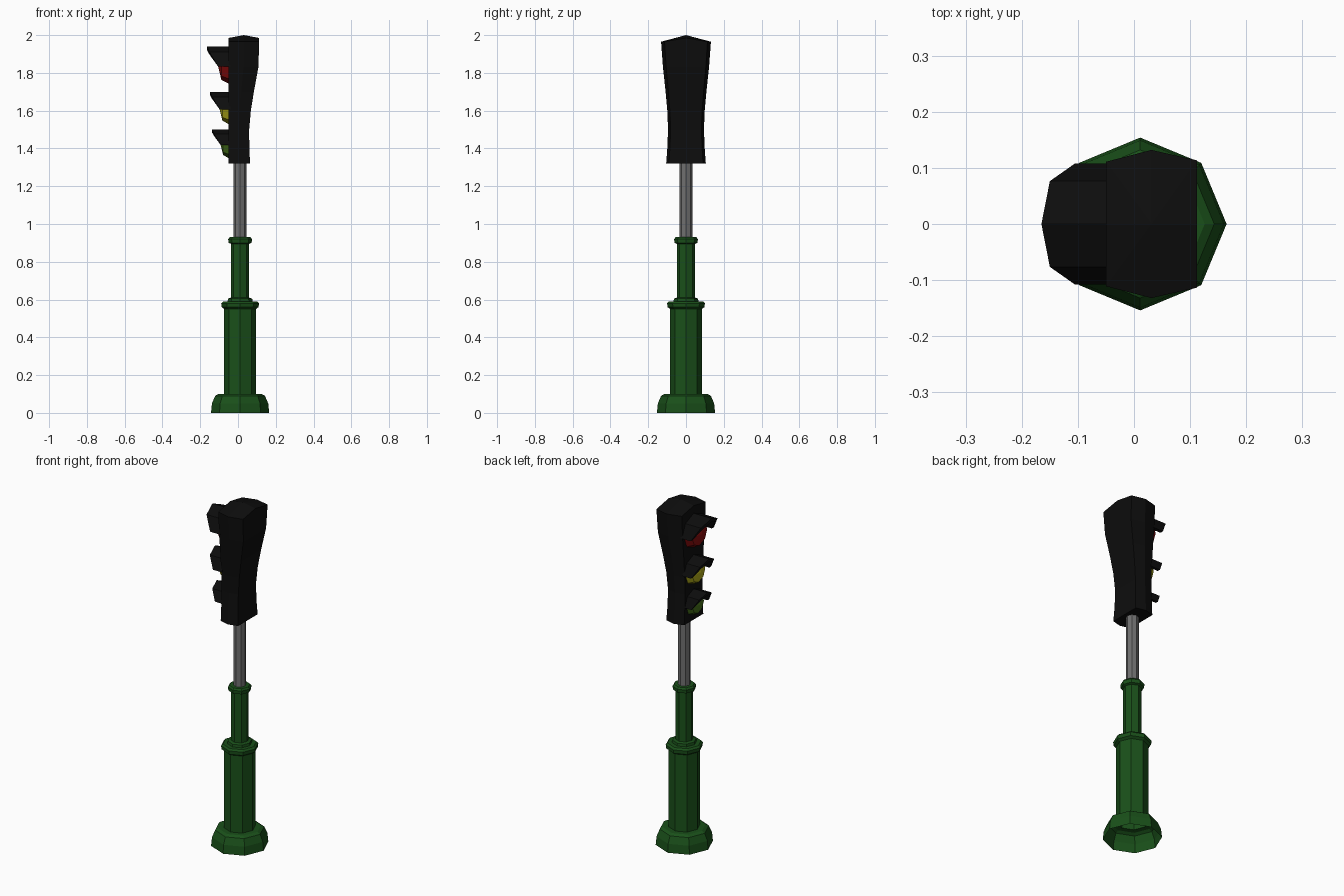
import bpy, bmesh, math

if "Cube" in bpy.data.objects:
    bpy.data.objects.remove(bpy.data.objects["Cube"])

CX = 0.011   # post axis
FX = -0.05   # lamp face of the housing


def colour(name, rgb):
    m = bpy.data.materials.new(name)
    m.diffuse_color = (*rgb, 1)
    m.use_nodes = True
    m.node_tree.nodes["Principled BSDF"].inputs["Base Color"].default_value = m.diffuse_color
    return m


GREEN = colour("green_paint", (0.01, 0.08, 0.01))
BLACK = colour("black_paint", (0.004, 0.004, 0.004))
STEEL = colour("steel", (0.16, 0.16, 0.16))
LAMPS = {"red": colour("red_lamp", (0.25, 0.004, 0.004)),
         "yellow": colour("yellow_lamp", (0.45, 0.42, 0.01)),
         "green": colour("green_lamp", (0.06, 0.16, 0.01))}


def finish(name, bm, mat):
    bmesh.ops.recalc_face_normals(bm, faces=bm.faces)
    me = bpy.data.meshes.new(name)
    bm.to_mesh(me)
    bm.free()
    me.materials.append(mat)
    ob = bpy.data.objects.new(name, me)
    bpy.context.collection.objects.link(ob)
    return ob


def loft(name, rings, mat, closed=True, tip=None, foot=None, loop=False):
    """Skin equal-length rings of points; optional fan tips at either end."""
    bm = bmesh.new()
    vs = [[bm.verts.new(p) for p in r] for r in rings]
    n = len(vs[0])
    pairs = list(zip(vs, vs[1:])) + ([(vs[-1], vs[0])] if loop else [])
    for a, b in pairs:
        for i in range(n if closed else n - 1):
            j = (i + 1) % n
            bm.faces.new((a[i], a[j], b[j], b[i]))
    for point, ring in ((tip, vs[-1]), (foot, vs[0])):
        if point:
            c = bm.verts.new(point)
            for i in range(n):
                bm.faces.new((ring[i], ring[(i + 1) % n], c))
    if loop and not closed:  # cap the two ends of an open sweep
        bm.faces.new([r[0] for r in vs])
        bm.faces.new([r[-1] for r in vs])
    return finish(name, bm, mat)


def octagon(r, z):
    return [(CX + r * math.cos(k * math.pi / 4), r * math.sin(k * math.pi / 4), z)
            for k in range(8)]


# Stepped green post, open underneath
post = [(0.154, 0), (0.149, 0.05), (0.132, 0.09), (0.115, 0.10), (0.084, 0.10),
        (0.084, 0.55), (0.098, 0.56), (0.100, 0.58), (0.090, 0.59), (0.066, 0.59),
        (0.064, 0.605), (0.048, 0.61), (0.048, 0.895), (0.061, 0.90),
        (0.063, 0.92), (0.055, 0.93)]
loft("post", [octagon(r, z) for r, z in post], GREEN, tip=(CX, 0, 0.93))

# Steel pole
loft("pole", [octagon(0.034, 0.92), octagon(0.034, 1.33)], STEEL)

# Housing: flared section with a low pitched roof; (z, back x, half width)
sections = [(1.32, 0.064, 0.105), (1.40, 0.060, 0.099), (1.50, 0.059, 0.095),
            (1.60, 0.068, 0.099), (1.70, 0.084, 0.108), (1.83, 0.108, 0.122),
            (1.965, 0.112, 0.132)]


def section(z, bx, w, ridge=0.0):
    mx = (FX + bx) / 2
    return [(FX, 0, z + ridge), (FX, -w * 0.84, z), (mx, -w, z), (bx, -w * 0.86, z),
            (bx, 0, z + ridge), (bx, w * 0.86, z), (mx, w, z), (FX, w * 0.84, z)]


rings = [section(*s, ridge=0.02 if s is sections[-1] else 0) for s in sections]
loft("housing", rings, BLACK, tip=(0.031, 0, 2.0), foot=(0.007, 0, 1.32))

# Three lamps, each a faceted dome under a half-octagon hood
for name, z, s in (("red", 1.833, 1.0), ("yellow", 1.607, 0.86), ("green", 1.418, 0.76)):
    def around(r, x, steps):
        return [(FX - x * s, r * s * math.sin(k * math.pi / 4),
                 z + r * s * math.cos(k * math.pi / 4)) for k in steps]

    loft(name + "_lens", [around(0.092, -0.01, range(8)), around(0.090, 0.0, range(8)),
                          around(0.070, 0.038, range(8))],
         LAMPS[name], tip=(FX - 0.055 * s, 0, z))

    # Hood edge slopes back from the ridge to the sides
    reach = [0.055, 0.100, 0.115, 0.100, 0.055]

    def hood_ring(r, front):
        pts = around(r, 0, range(-2, 3))
        return [(FX - d * s if front else FX + 0.01, y, h)
                for d, (_, y, h) in zip(reach, pts)]

    loft(name + "_hood", [hood_ring(0.108, True), hood_ring(0.108, False),
                          hood_ring(0.088, False), hood_ring(0.088, True)],
         BLACK, closed=False, loop=True)
